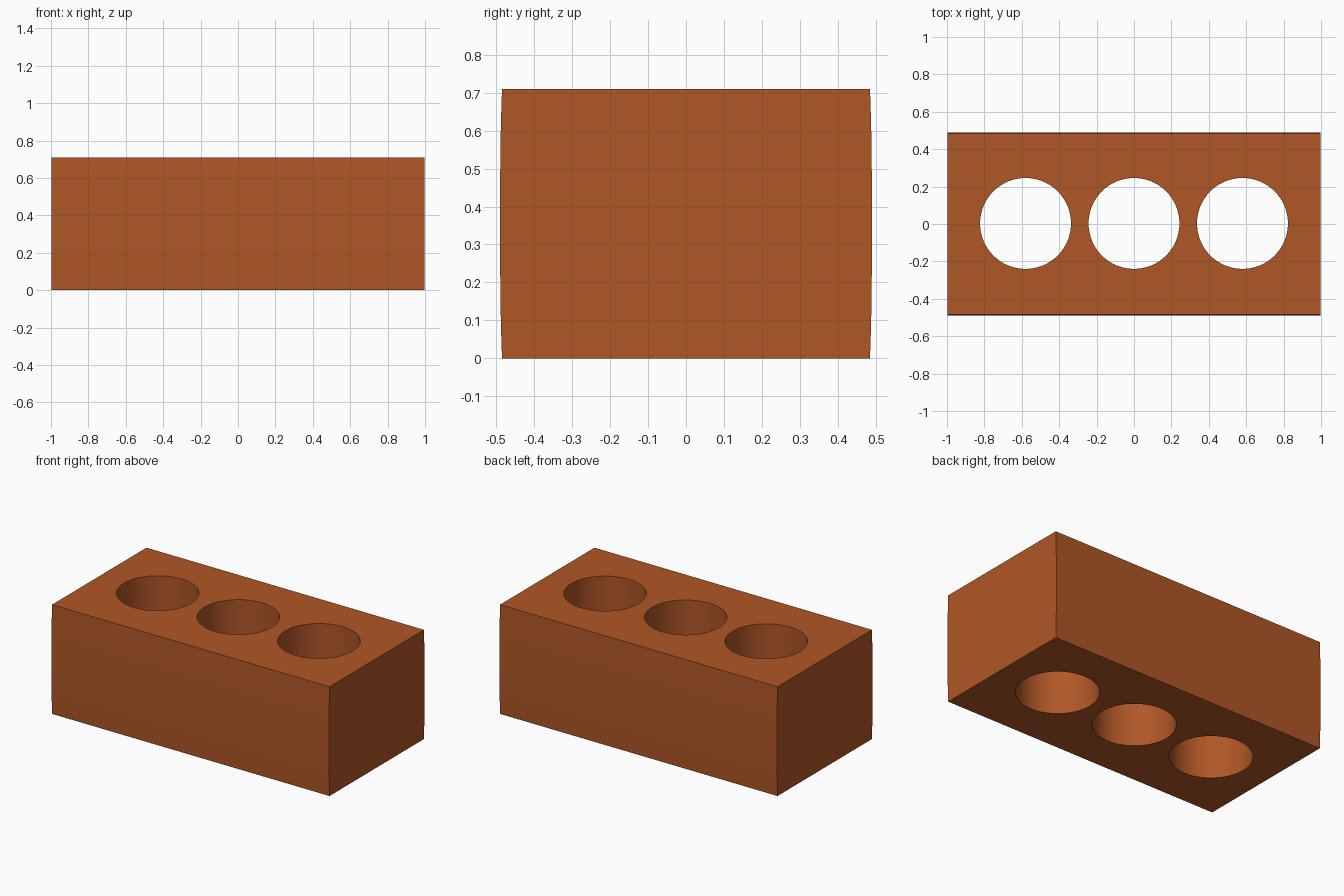
import bpy, bmesh, math

if "Cube" in bpy.data.objects:
    bpy.data.objects.remove(bpy.data.objects["Cube"])

HEIGHT, HALF_X, HALF_Y = 0.71, 0.998, 0.49

clay = bpy.data.materials.new("brick_clay")
clay.diffuse_color = (0.434, 0.095, 0.020, 1)
clay.use_nodes = True
clay.node_tree.nodes["Principled BSDF"].inputs["Base Color"].default_value = clay.diffuse_color

# Brick body: end profile with very slightly bowed long sides, extruded along x
right = []
for i in range(9):
    t = i / 8
    right.append((HALF_Y - 0.005 * abs(2 * t - 1) ** 3, HEIGHT * t))
profile = right + [(-y, z) for y, z in reversed(right)]

bm = bmesh.new()
face = bm.faces.new([bm.verts.new((-HALF_X, y, z)) for y, z in profile])
ext = bmesh.ops.extrude_face_region(bm, geom=[face])
verts = [g for g in ext["geom"] if isinstance(g, bmesh.types.BMVert)]
bmesh.ops.translate(bm, verts=verts, vec=(2 * HALF_X, 0, 0))
bmesh.ops.recalc_face_normals(bm, faces=bm.faces)
mesh = bpy.data.meshes.new("brick")
bm.to_mesh(mesh)
bm.free()
mesh.materials.append(clay)
brick = bpy.data.objects.new("brick", mesh)
bpy.context.collection.objects.link(brick)

# Three round through holes
for x in (-0.58, 0, 0.58):
    bpy.ops.mesh.primitive_cylinder_add(vertices=64, radius=0.243, depth=2,
                                        location=(x, 0.003, HEIGHT / 2))
    cutter = bpy.context.object
    cutter.name = "hole_cutter"
    cutter.hide_render = True
    cutter.data.materials.append(clay)
    mod = brick.modifiers.new("hole", 'BOOLEAN')
    mod.operation = 'DIFFERENCE'
    mod.solver = 'EXACT'
    mod.object = cutter
    bpy.ops.object.select_all(action='DESELECT')
    brick.select_set(True)
    bpy.context.view_layer.objects.active = brick
    bpy.ops.object.modifier_apply(modifier=mod.name)
    bpy.data.objects.remove(cutter)

# Smooth hole walls, sharp brick edges
bpy.ops.object.shade_smooth_by_angle(angle=math.radians(30))
